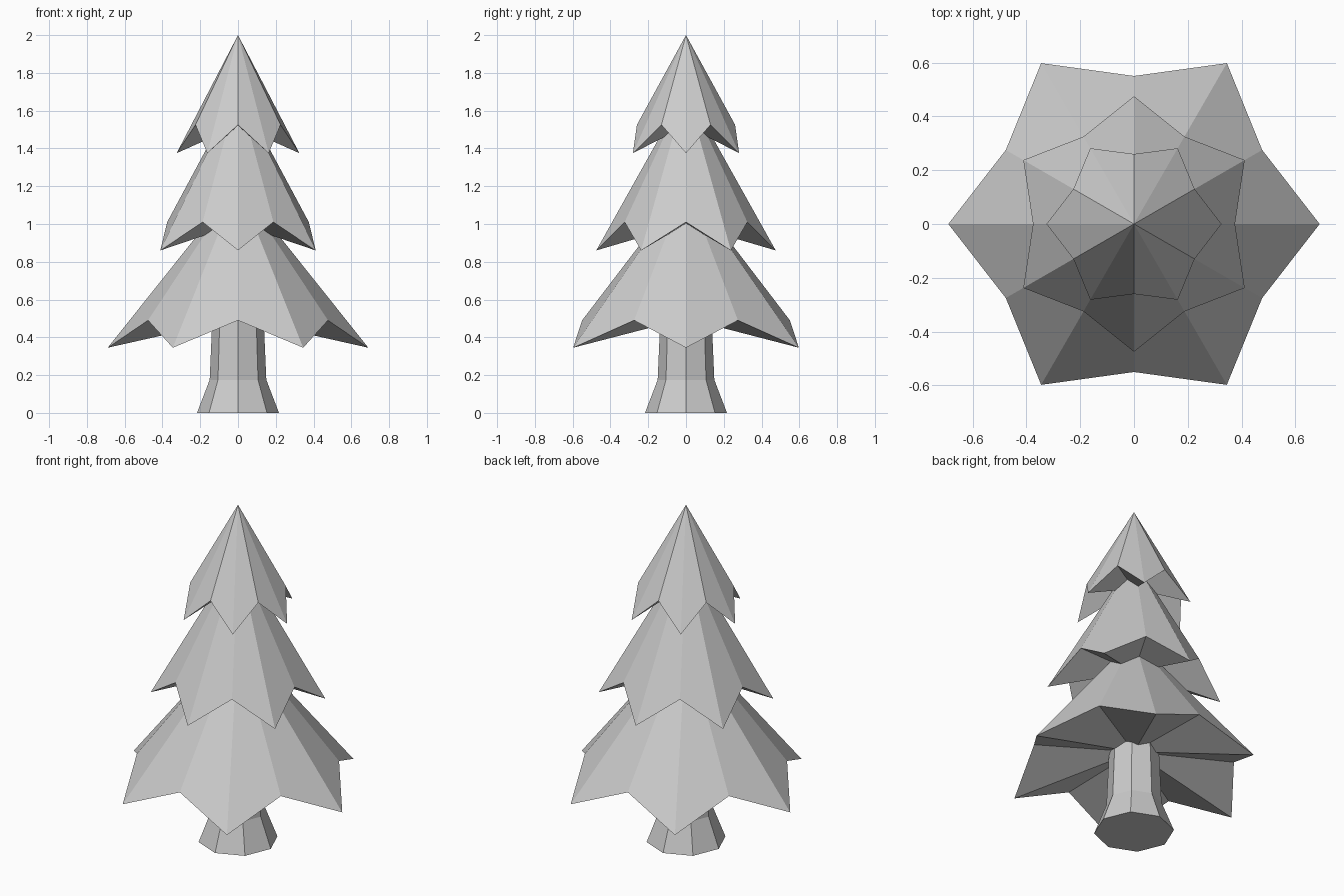
import bpy
import bmesh
from math import cos, sin, pi

if "Cube" in bpy.data.objects:
    bpy.data.objects.remove(bpy.data.objects["Cube"])


def ring(bm, count, radii, heights, start=0.0):
    """Ring of vertices; radii and heights alternate (tip, valley)."""
    verts = []
    for i in range(count):
        a = start + 2 * pi * i / count
        r, z = radii[i % len(radii)], heights[i % len(heights)]
        verts.append(bm.verts.new((r * cos(a), r * sin(a), z)))
    return verts


def fan(bm, verts, centre_z):
    centre = bm.verts.new((0, 0, centre_z))
    for i, v in enumerate(verts):
        bm.faces.new((v, verts[(i + 1) % len(verts)], centre))


def finish(bm, name):
    bmesh.ops.recalc_face_normals(bm, faces=bm.faces)
    mesh = bpy.data.meshes.new(name)
    bm.to_mesh(mesh)
    bm.free()
    bpy.context.collection.objects.link(bpy.data.objects.new(name, mesh))


def foliage(name, tip, valley, apex, under, start):
    """Six-pointed star skirt rising to an apex, with a hollow underside."""
    bm = bmesh.new()
    rim = ring(bm, 12, (tip[0], valley[0]), (tip[1], valley[1]), start)
    fan(bm, rim, apex)
    fan(bm, rim, under)
    finish(bm, name)


# Foliage tiers, the middle one turned by half a point
foliage("lower_branches", (0.69, 0.345), (0.55, 0.49), 1.21, 0.50, 0)
foliage("middle_branches", (0.475, 0.86), (0.375, 1.01), 1.71, 1.00, pi / 6)
foliage("top_branches", (0.325, 1.375), (0.26, 1.525), 2.0, 1.52, 0)

# Octagonal trunk with a flared foot
bm = bmesh.new()
profile = [(0.217, 0.0), (0.15, 0.175), (0.135, 0.52)]
rings = [ring(bm, 8, (r,), (z,)) for r, z in profile]
for low, high in zip(rings, rings[1:]):
    for i in range(8):
        j = (i + 1) % 8
        bm.faces.new((low[i], low[j], high[j], high[i]))
bm.faces.new(rings[0])
bm.faces.new(rings[-1])
finish(bm, "trunk")
